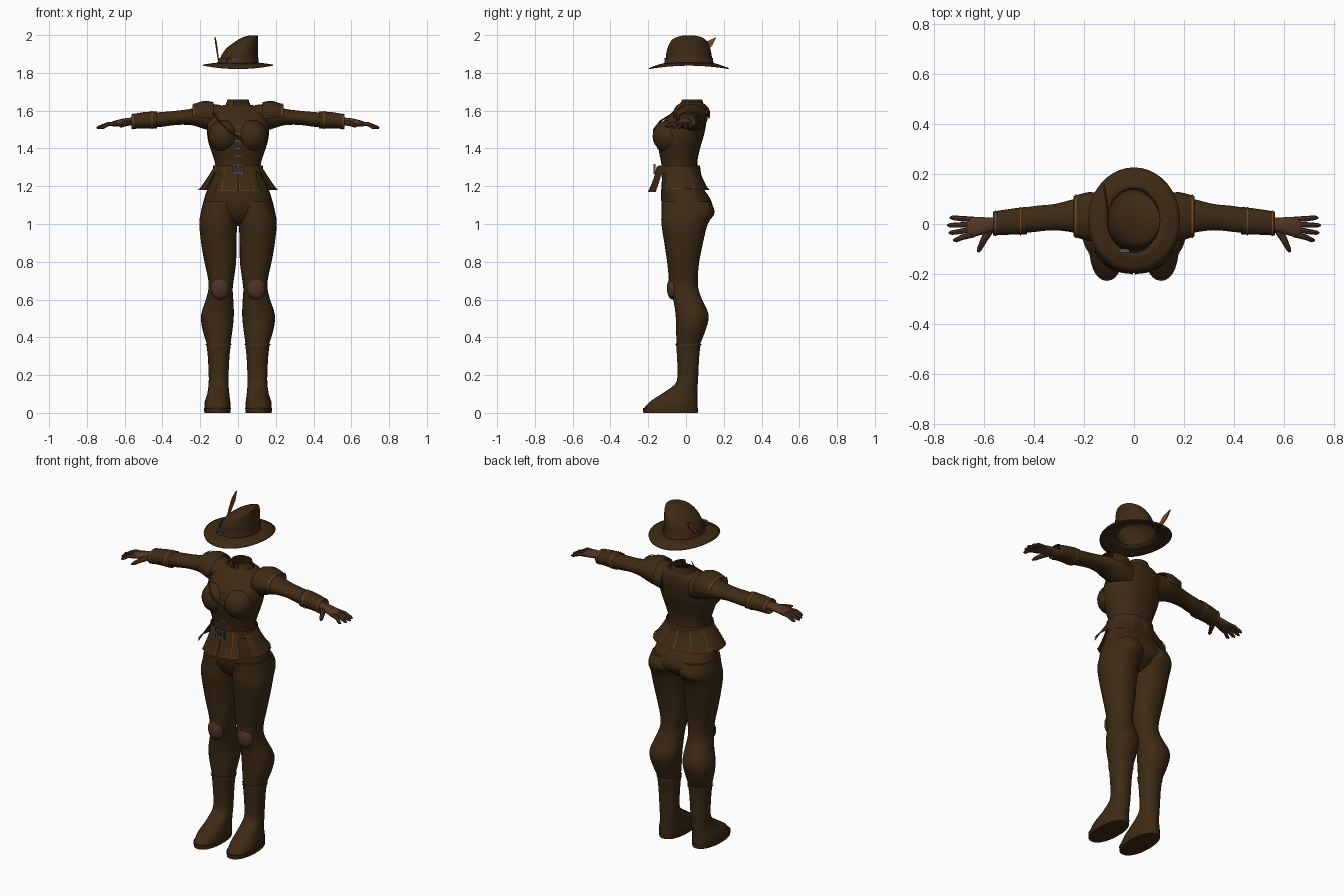
import bpy, bmesh, math
from mathutils import Vector, Matrix

if "Cube" in bpy.data.objects:
    bpy.data.objects.remove(bpy.data.objects["Cube"], do_unlink=True)


def material(name, r, g, b):
    m = bpy.data.materials.new(name)
    m.use_nodes = True
    m.diffuse_color = (r, g, b, 1)
    m.node_tree.nodes["Principled BSDF"].inputs["Base Color"].default_value = (r, g, b, 1)
    return m


CLOTH = material("dark brown cloth", .047, .023, .007)
GLOVE = material("glove leather", .085, .036, .019)
PATCH = material("knee leather", .075, .032, .017)
BAND = material("hat band leather", .065, .027, .013)
TRIM = material("orange stitching", .2, .062, .014)
METAL = material("grey metal", .08, .09, .1)


def finish(bm, name, mat, angle=40):
    bmesh.ops.recalc_face_normals(bm, faces=bm.faces)
    me = bpy.data.meshes.new(name)
    bm.to_mesh(me)
    bm.free()
    ob = bpy.data.objects.new(name, me)
    bpy.context.collection.objects.link(ob)
    me.materials.append(mat)
    bpy.ops.object.select_all(action='DESELECT')
    ob.select_set(True)
    bpy.context.view_layer.objects.active = ob
    bpy.ops.object.shade_smooth_by_angle(angle=math.radians(angle))
    return ob


def grid(name, rings, mat, closed=True, caps=True):
    """Skin a list of rings with quads."""
    bm = bmesh.new()
    vs = [[bm.verts.new(p) for p in ring] for ring in rings]
    n = len(vs[0])
    for a, b in zip(vs, vs[1:]):
        for i in range(n if closed else n - 1):
            j = (i + 1) % n
            bm.faces.new((a[i], a[j], b[j], b[i]))
    if closed and caps:
        bm.faces.new(vs[0])
        bm.faces.new(vs[-1])
    return finish(bm, name, mat)


def smooth_rows(rows, sub=3):
    """Catmull-Rom interpolation between cross-sections."""
    out = []
    for i in range(len(rows) - 1):
        p = [rows[max(0, min(len(rows) - 1, i + k))] for k in (-1, 0, 1, 2)]
        for s in range(sub):
            t = s / sub
            out.append([b + .5 * t * (c - a + t * (2*a - 5*b + 4*c - d + t * (3*(b - c) + d - a)))
                        for a, b, c, d in zip(*p)])
    return out + [list(rows[-1])]


def loft(name, rows, mat, axis='z', side=1, arc=None, sub=3, n=28, power=2.2, grow=0, caps=True):
    """Rows are (position, a0, a1, b0, b1): the extents of each oval section."""
    rings = []
    a0, a1 = arc or (0, 360)
    for t, l, r, f, k in smooth_rows(rows, sub):
        ring = []
        for i in range(n if not arc else n + 1):
            th = math.radians(a0 + (a1 - a0) * i / n)
            c, s = math.cos(th), math.sin(th)
            u = (l + r) / 2 + ((r - l) / 2 + grow) * math.copysign(abs(c) ** (2 / power), c)
            v = (f + k) / 2 + ((k - f) / 2 + grow) * math.copysign(abs(s) ** (2 / power), s)
            ring.append((u * side, v, t) if axis == 'z' else (t * side, u, v))
        rings.append(ring)
    return grid(name, rings, mat, closed=arc is None, caps=caps)


def trim(name, rows, t, width, mat=TRIM, **kw):
    """Thin band following a loft at one position."""
    for p, q in zip(rows, rows[1:]):
        if min(p[0], q[0]) <= t <= max(p[0], q[0]):
            f = (t - p[0]) / (q[0] - p[0])
            mid = [a + f * (b - a) for a, b in zip(p, q)]
    ends = [[t + d] + mid[1:] for d in (-width / 2, width / 2)]
    return loft(name, ends, mat, sub=1, grow=kw.pop("grow", .004), caps=False, **kw)


def ellipsoid(name, centre, radii, mat):
    bm = bmesh.new()
    bmesh.ops.create_uvsphere(bm, u_segments=20, v_segments=12, radius=1,
                              matrix=Matrix.Translation(centre) @ Matrix.Diagonal((*radii, 1)))
    return finish(bm, name, mat)


def box(name, centre, size, mat):
    bm = bmesh.new()
    bmesh.ops.create_cube(bm, size=1, matrix=Matrix.Translation(centre) @ Matrix.Diagonal((*size, 1)))
    return finish(bm, name, mat)


def tube(name, pts, radii, mat, n=8):
    rings = []
    pts = [Vector(p) for p in pts]
    for i, p in enumerate(pts):
        d = (pts[min(i + 1, len(pts) - 1)] - pts[max(i - 1, 0)]).normalized()
        u = d.cross(Vector((0, 0, 1))).normalized()
        v = d.cross(u)
        rings.append([p + radii[i] * (u * math.cos(k * math.tau / n) + v * math.sin(k * math.tau / n))
                      for k in range(n)])
    return grid(name, rings, mat)


# Jacket body and trouser seat
torso = [(1.25, -.13, .13, -.13, .065), (1.31, -.12, .12, -.13, .06), (1.36, -.133, .133, -.138, .065),
         (1.42, -.153, .153, -.15, .08), (1.47, -.163, .163, -.15, .095), (1.52, -.165, .165, -.135, .105),
         (1.57, -.16, .16, -.095, .11), (1.61, -.13, .13, -.055, .105), (1.63, -.075, .075, -.035, .095)]
loft("jacket_body", torso, CLOTH, caps=False)
seat = [(1.27, -.12, .12, -.125, .06), (1.2, -.155, .155, -.13, .085), (1.13, -.18, .18, -.132, .13),
        (1.07, -.185, .185, -.12, .14), (1.02, -.13, .13, -.09, .09), (.99, -.05, .05, -.05, .04)]
loft("trouser_seat", seat, CLOTH)

# Collar open at the front
collar = [(1.6, -.085, .085, -.06, .1), (1.635, -.064, .064, -.035, .092), (1.66, -.056, .056, -.022, .085)]
loft("collar", collar, CLOTH, arc=(-72, 252), caps=False)

# Peplum: flared panels with stitched seams
flare = [(1.305, -.125, .125, -.135, .068), (1.25, -.16, .16, -.16, .085), (1.18, -.208, .208, -.185, .12)]
front_flare = [(1.305, -.115, .115, -.155, .06), (1.24, -.135, .135, -.172, .06), (1.17, -.16, .16, -.2, .06)]
panels = [("back", flare, -32, 212), ("front_right", front_flare, 222, 269), ("front_left", front_flare, 271, 318)]
for label, rows, a, b in panels:
    loft(label + "_peplum", rows, CLOTH, arc=(a, b))
    trim(label + "_hem", rows, rows[-1][0] + .004, .007, arc=(a, b))
for i, a in enumerate((-31, 28, 62, 90, 118, 152, 211)):
    loft("peplum_seam_%d" % i, flare, TRIM, arc=(a - .6, a + .6), n=1, grow=.003)
for i, a in enumerate((240, 268.5, 271.5, 300)):
    loft("front_seam_%d" % i, front_flare, TRIM, arc=(a - .4, a + .4), n=1, grow=.003)

# Belt, buckle, chest strap and fastenings
loft("belt", [(1.27, -.132, .132, -.15, .075), (1.31, -.127, .127, -.142, .07)], CLOTH, sub=1, grow=.004, caps=False)
for z in (1.27, 1.312):
    box("buckle_bar", (0, -.166, z), (.056, .01, .009), METAL)
for x in (-.024, 0, .024):
    box("buckle_post", (x, -.166, 1.291), (.008, .01, .045), METAL)
tube("chest_strap", [(-.13, -.07, 1.585), (-.1, -.135, 1.545), (-.055, -.17, 1.5), (0, -.165, 1.46), (.025, -.165, 1.44)],
     [.005] * 5, BAND)
for z in (1.36, 1.4, 1.44, 1.48, 1.52):
    box("jacket_clasp", (0, -.135 - .012 * (1.39 < z < 1.5), z), (.03, .012, .006), METAL)

legs = [(1.12, 0, .183, -.13, .13), (1.06, 0, .197, -.13, .152), (1, .005, .205, -.13, .115),
        (.9, .008, .195, -.115, .09), (.8, .01, .178, -.1, .07), (.72, .02, .16, -.092, .063),
        (.66, .028, .156, -.088, .065), (.6, .025, .17, -.068, .085), (.52, .022, .195, -.055, .12),
        (.45, .028, .19, -.053, .108), (.365, .04, .165, -.05, .075)]
boots = [(.37, .037, .168, -.053, .078), (.3, .045, .16, -.048, .07), (.2, .05, .155, -.045, .065),
         (.15, .05, .156, -.06, .062), (.1, .046, .163, -.13, .06), (.06, .041, .176, -.19, .06),
         (.025, .04, .178, -.222, .062)]
sole = [(.025, .038, .18, -.228, .064), (0, .04, .178, -.226, .062)]
arm = [(.09, -.055, .11, 1.48, 1.63), (.17, -.055, .115, 1.5, 1.635), (.24, -.035, .1, 1.522, 1.612),
       (.32, -.025, .08, 1.525, 1.6), (.4, -.032, .072, 1.515, 1.593), (.46, -.038, .06, 1.513, 1.588)]
pad = [(.13, -.065, .12, 1.51, 1.645), (.18, -.068, .128, 1.51, 1.652), (.242, -.05, .112, 1.535, 1.632)]
cuff = [(.43, -.042, .069, 1.506, 1.596), (.5, -.043, .06, 1.506, 1.592), (.565, -.046, .05, 1.503, 1.58)]
palm = [(.54, -.025, .025, 1.52, 1.565), (.58, -.034, .026, 1.522, 1.562), (.62, -.046, .028, 1.518, 1.556),
        (.655, -.052, .028, 1.516, 1.546), (.67, -.04, .02, 1.52, 1.54)]

for label, s in (("left", 1), ("right", -1)):
    # Bust, leg, knee patch and boot
    ellipsoid(label + "_bust", (s * .075, -.093, 1.465), (.082, .084, .085), CLOTH)
    loft(label + "_leg", legs, CLOTH, side=s)
    ellipsoid(label + "_knee_patch", (s * .096, -.071, .66), (.049, .03, .06), PATCH)
    loft(label + "_boot", boots, CLOTH, side=s)
    loft(label + "_sole", sole, CLOTH, side=s, sub=1)
    trim(label + "_boot_stitch", boots, .362, .005, side=s, mat=BAND)

    # Sleeve, shoulder pad and cuff
    loft(label + "_sleeve", arm, CLOTH, axis='x', side=s, power=2)
    loft(label + "_shoulder_pad", pad, CLOTH, axis='x', side=s, arc=(-15, 195))
    trim(label + "_pad_stitch", pad, .234, .005, axis='x', side=s, arc=(-15, 195))
    loft(label + "_cuff", cuff, CLOTH, axis='x', side=s, caps=False)
    for x in (.455, .555):
        trim(label + "_cuff_stitch", cuff, x, .005, axis='x', side=s, grow=.003)

    # Glove with spread fingers
    loft(label + "_palm", palm, GLOVE, axis='x', side=s)
    for i in range(4):
        y, tip, x = .018 - .02 * i, .025 - .03 * i, (.738, .748, .742, .725)[i]
        tube(label + "_finger", [(s * .64, y, 1.533), (s * .69, (y + tip) / 2, 1.528), (s * (x - .01), tip, 1.511),
                                 (s * x, tip, 1.508)], [.011, .011, .009, .004], GLOVE)
    tube(label + "_thumb", [(s * .575, -.02, 1.537), (s * .6, -.06, 1.53), (s * .62, -.1, 1.52), (s * .625, -.113, 1.517)],
         [.016, .014, .01, .004], GLOVE)

# Hat: saddle-shaped brim and a crown leaning to one side
N = 40
HAT_Y = .015
turn = [k * math.tau / N for k in range(N)]
brim = [[(rx * math.cos(a), HAT_Y + ry * math.sin(a), 1.855 - f * (.012 + .018 * math.sin(a) ** 2)) for a in turn]
        for rx, ry, f in ((.1, .12, 0), (.135, .155, .3), (.165, .185, .65), (.185, .212, 1))]
hat_brim = grid("hat_brim", brim, CLOTH, caps=False)
solid = hat_brim.modifiers.new("thickness", 'SOLIDIFY')
solid.thickness = .005
shape = [(1.85, 0, .105, .125, 0), (1.9, .008, .097, .12, .1), (1.945, .02, .085, .108, .22),
         (1.972, .035, .07, .09, .3), (1.988, .055, .05, .06, .2), (1.997, .07, .025, .03, .08), (1.999, .072, .002, .002, 0)]
crown = [[(cx + rx * math.cos(a), HAT_Y + ry * math.sin(a), z + tilt * rx * math.cos(a)) for a in turn]
         for z, cx, rx, ry, tilt in smooth_rows(shape, 2)]
grid("hat_crown", crown, CLOTH, caps=False)
loft("hat_band", [(1.85, -.106, .106, -.112, .142), (1.878, -.1, .106, -.11, .14)], BAND, sub=1, n=N, power=2,
     grow=.003, caps=False)
for dx in (-.018, .018):
    box("hat_buckle_post", (-.04 + dx, -.106, 1.865), (.006, .016, .028), METAL)
for z in (1.853, 1.877):
    box("hat_buckle_bar", (-.04, -.107, z), (.04, .016, .005), METAL)

# Feather plate tucked in the band
feather = [((-.104, .045, 1.87), .004), ((-.11, .085, 1.915), .014), ((-.116, .125, 1.955), .018), ((-.122, .16, 1.988), .001)]
plate = [[(x + d, y - w * .7, z + w * .7) for d in (-.003, .003)] + [(x + d, y + w * .7, z - w * .7) for d in (.003, -.003)]
         for (x, y, z), w in feather]
grid("feather", plate, TRIM)
